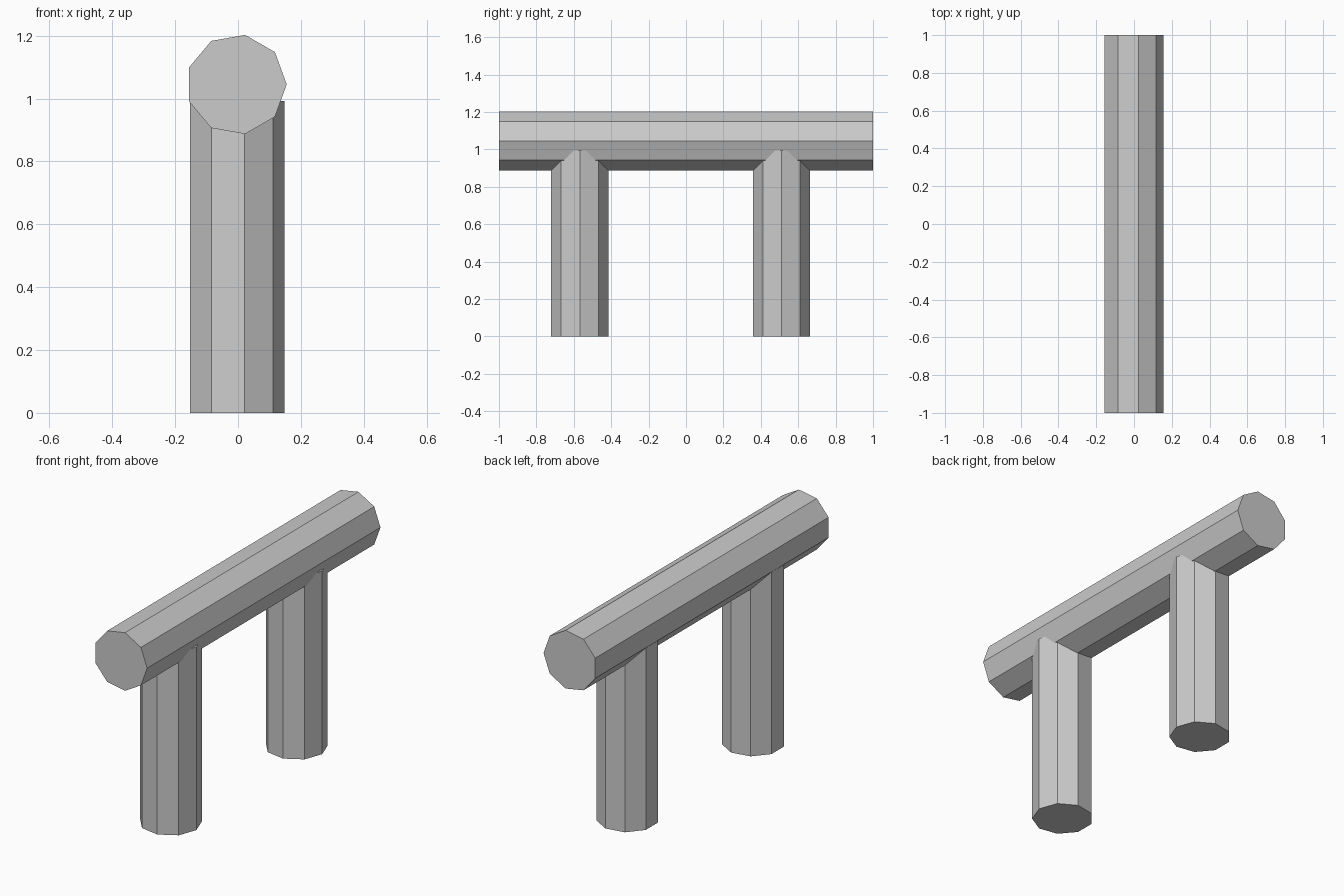
import bpy
import bmesh
from math import cos, sin, tau
from mathutils import Vector

if "Cube" in bpy.data.objects:
    bpy.data.objects.remove(bpy.data.objects["Cube"])

SIDES = 9


def log(name, start, end, radius, side_axis):
    """Nine-sided log with one corner pointing along +x."""
    bm = bmesh.new()
    x_axis, other = Vector((1, 0, 0)), Vector(side_axis)
    ring = [bm.verts.new(Vector(start) + radius * (cos(tau * i / SIDES) * x_axis
                                                   + sin(tau * i / SIDES) * other))
            for i in range(SIDES)]
    base = bm.faces.new(ring)
    # extrude the end face along the log, keeping both caps
    grown = bmesh.ops.extrude_face_region(bm, geom=[base], use_keep_orig=True)
    moved = [v for v in grown["geom"] if isinstance(v, bmesh.types.BMVert)]
    bmesh.ops.translate(bm, verts=moved, vec=Vector(end) - Vector(start))
    bmesh.ops.recalc_face_normals(bm, faces=bm.faces)
    mesh = bpy.data.meshes.new(name)
    bm.to_mesh(mesh)
    bm.free()
    obj = bpy.data.objects.new(name, mesh)
    bpy.context.collection.objects.link(obj)
    return obj


# Horizontal rail
log("rail", (-0.005, -1, 1.045), (-0.005, 1, 1.045), 0.16, (0, 0, 1))

# Upright posts, tops sunk into the rail
for name, y in (("front_post", -0.568), ("back_post", 0.51)):
    log(name, (-0.007, y, 0), (-0.007, y, 0.993), 0.155, (0, 1, 0))
